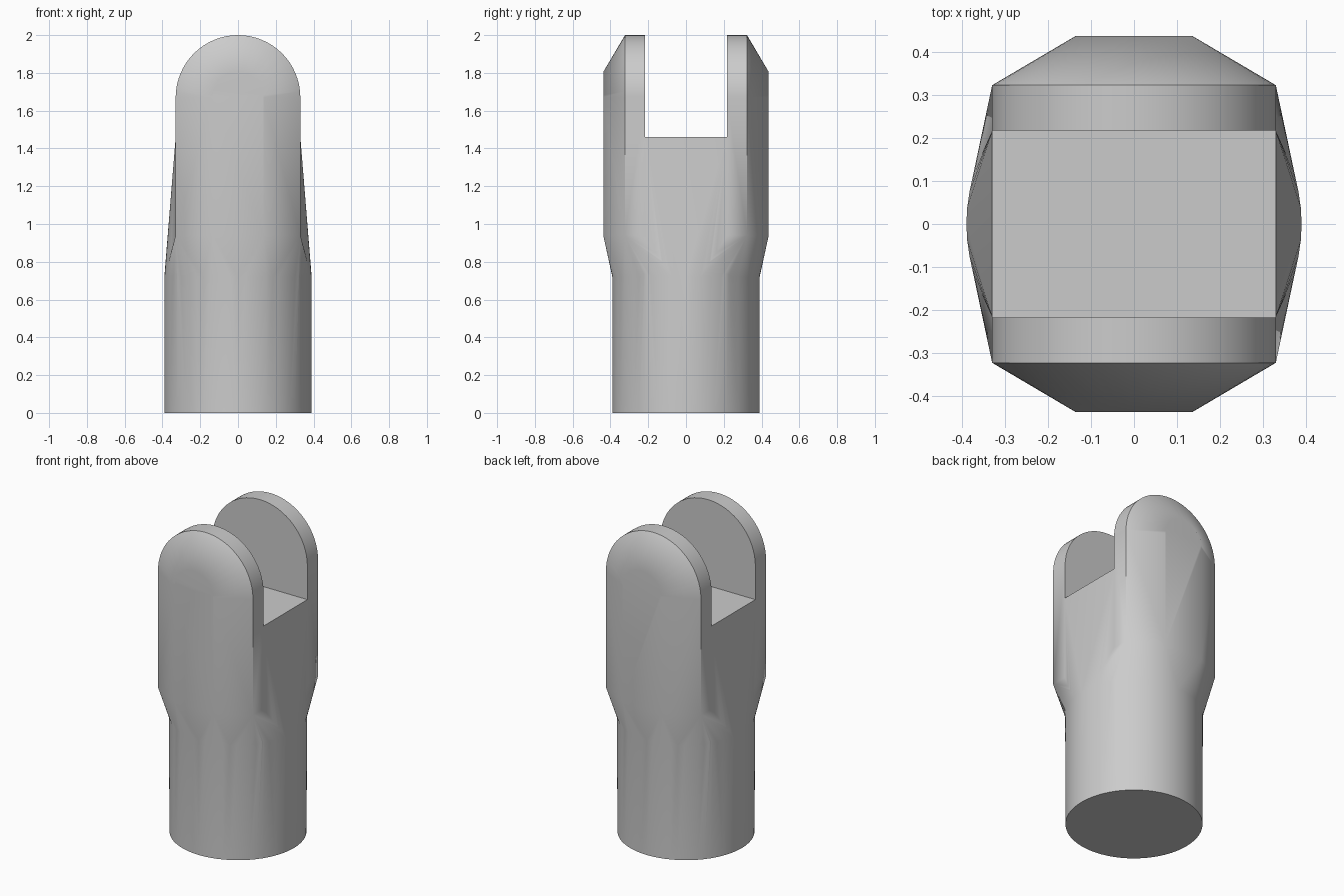
import bpy, bmesh
from math import sin, cos, pi, radians

cube = bpy.data.objects.get("Cube")
if cube:
    bpy.data.objects.remove(cube, do_unlink=True)

grey = bpy.data.materials.new("plain grey")
grey.use_nodes = True
colour = (0.6, 0.6, 0.6, 1)
grey.diffuse_color = colour
grey.node_tree.nodes["Principled BSDF"].inputs["Base Color"].default_value = colour

SHAFT_R, SHAFT_TOP, NECK_TOP = 0.39, 0.72, 0.94
HALF_W, SLOT_Y, SLOT_Z = 0.33, 0.217, 1.46
EDGE_Y, FACE_Y, FACE_W, ARC_Z = 0.323, 0.438, 0.135, 1.67


def hull(name, points):
    """Convex solid around a set of points."""
    bm = bmesh.new()
    for p in points:
        bm.verts.new(p)
    result = bmesh.ops.convex_hull(bm, input=bm.verts)
    spare = {g for g in result["geom_interior"] + result["geom_unused"]
             if isinstance(g, bmesh.types.BMVert)}
    bmesh.ops.delete(bm, geom=list(spare), context="VERTS")
    bmesh.ops.dissolve_limit(bm, angle_limit=radians(0.3), verts=bm.verts, edges=bm.edges)
    bmesh.ops.recalc_face_normals(bm, faces=bm.faces)
    mesh = bpy.data.meshes.new(name)
    bm.to_mesh(mesh)
    bm.free()
    mesh.materials.append(grey)
    obj = bpy.data.objects.new(name, mesh)
    bpy.context.collection.objects.link(obj)
    return obj


def circle(z, n=64):
    return [(SHAFT_R * cos(2 * pi * i / n), SHAFT_R * sin(2 * pi * i / n), z)
            for i in range(n)]


def rect(w, d, z):
    return [(sx * w, sy * d, z) for sx in (-1, 1) for sy in (-1, 1)]


def octagon(z):
    return rect(HALF_W, EDGE_Y, z) + rect(FACE_W, FACE_Y, z)


def arch(r, y, n=32):
    return [(r * cos(pi * i / n), s * y, ARC_Z + r * sin(pi * i / n))
            for i in range(n + 1) for s in (-1, 1)]


# Round shaft whose sides taper up to the floor of the slot
body = hull("clevis_fork", circle(0) + circle(SHAFT_TOP)
            + rect(HALF_W, SLOT_Y, NECK_TOP) + rect(HALF_W, SLOT_Y, SLOT_Z))

# Flare from the round shaft to the bevelled head, then the round-topped head
neck = hull("neck", circle(SHAFT_TOP) + octagon(NECK_TOP))
head = hull("head", octagon(NECK_TOP) + arch(HALF_W, EDGE_Y) + arch(FACE_W, FACE_Y))

# Slot between the two prongs
slot = hull("slot_cutter", rect(0.6, SLOT_Y, SLOT_Z) + rect(0.6, SLOT_Y, 2.2))
slot.hide_render = True

bpy.ops.object.select_all(action="DESELECT")
body.select_set(True)
bpy.context.view_layer.objects.active = body
for part, operation in ((neck, "UNION"), (head, "UNION"), (slot, "DIFFERENCE")):
    mod = body.modifiers.new(part.name, "BOOLEAN")
    mod.operation, mod.solver, mod.object = operation, "EXACT", part
    bpy.ops.object.modifier_apply(modifier=mod.name)
    bpy.data.objects.remove(part, do_unlink=True)

# Smooth curves, crisp rims
bpy.ops.object.shade_smooth_by_angle(angle=radians(35))
weighted = body.modifiers.new("weighted_normals", "WEIGHTED_NORMAL")
weighted.keep_sharp = True
